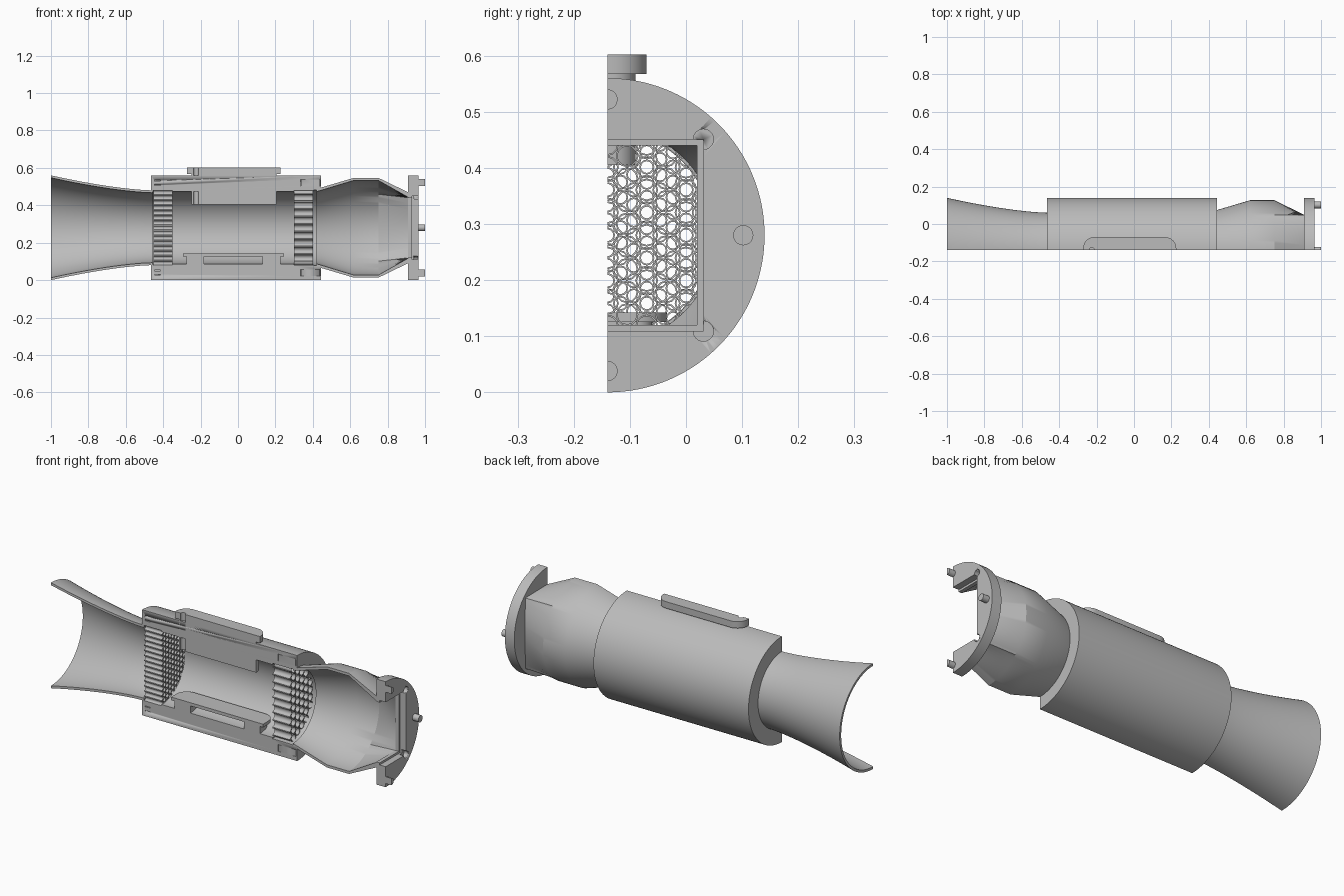
import bpy, bmesh, math
from mathutils import Matrix, Vector

cube = bpy.data.objects.get("Cube")
if cube:
    bpy.data.objects.remove(cube, do_unlink=True)

AY, AZ = -0.14, 0.28          # tunnel axis; the model is cut along y = AY

grey = bpy.data.materials.new("plain grey")
grey.use_nodes = True
grey.diffuse_color = (0.5, 0.5, 0.5, 1)
grey.node_tree.nodes["Principled BSDF"].inputs["Base Color"].default_value = (0.5, 0.5, 0.5, 1)


def finish(name, bm, angle=25):
    bmesh.ops.recalc_face_normals(bm, faces=bm.faces)
    mesh = bpy.data.meshes.new(name)
    bm.to_mesh(mesh)
    bm.free()
    ob = bpy.data.objects.new(name, mesh)
    bpy.context.collection.objects.link(ob)
    mesh.materials.append(grey)
    bpy.ops.object.select_all(action='DESELECT')
    ob.select_set(True)
    bpy.context.view_layer.objects.active = ob
    bpy.ops.object.shade_smooth_by_angle(angle=math.radians(angle))
    return ob


def half_ring(name, stations, steps=64):
    """Sweep a closed loop of (x, radius, squareness) half way round the axis."""
    bm = bmesh.new()
    rows = []
    for i in range(steps + 1):
        t = math.pi * (i / steps - 0.5)
        c, s = math.cos(t), math.sin(t)
        stretch = 1 / max(abs(c), abs(s))
        row = []
        for x, r, k in stations:
            d = r * (1 + k * (stretch - 1))
            row.append(bm.verts.new((x, AY + d * c, AZ + d * s)))
        rows.append(row)
    n = len(stations)
    for a, b in zip(rows, rows[1:]):
        for j in range(n):
            bm.faces.new((a[j], a[(j + 1) % n], b[(j + 1) % n], b[j]))
    bm.faces.new(rows[0])
    bm.faces.new(rows[-1])
    return finish(name, bm)


def half_plate(name, x0, x1, y1, z0, z1, rad, notch=None):
    """Upright slab from the cut plane to y1 with rounded back corners."""
    pts = [(x1, AY)]
    for cx, start in ((x1 - rad, 0), (x0 + rad, 90)):
        for i in range(9):
            a = math.radians(start + 90 * i / 8)
            pts.append((cx + rad * math.cos(a), y1 - rad + rad * math.sin(a)))
    pts.append((x0, AY))
    if notch:
        cx, r = notch
        for i in range(13):
            a = math.pi * (1 - i / 12)
            pts.append((cx + r * math.cos(a), AY + r * math.sin(a)))
    bm = bmesh.new()
    face = bm.faces.new([bm.verts.new((x, y, z0)) for x, y in pts])
    up = bmesh.ops.extrude_face_region(bm, geom=[face])["geom"]
    bmesh.ops.translate(bm, vec=(0, 0, z1 - z0),
                        verts=[v for v in up if isinstance(v, bmesh.types.BMVert)])
    bmesh.ops.remove_doubles(bm, verts=bm.verts, dist=1e-5)
    return finish(name, bm)


def add_box(bm, lo, hi):
    lo, hi = Vector(lo), Vector(hi)
    bmesh.ops.create_cube(bm, size=1, matrix=Matrix.Translation((lo + hi) / 2)
                          @ Matrix.Diagonal((*(hi - lo), 1)))


def add_rod(bm, x0, x1, y, z, r):
    bmesh.ops.create_cone(bm, cap_ends=True, segments=32, radius1=r, radius2=r, depth=x1 - x0,
                          matrix=Matrix.Translation(((x0 + x1) / 2, y, z))
                          @ Matrix.Rotation(math.pi / 2, 4, 'Y'))


def trim_front(bm):
    bmesh.ops.bisect_plane(bm, geom=bm.verts[:] + bm.edges[:] + bm.faces[:],
                           plane_co=(0, AY, 0), plane_no=(0, -1, 0), clear_outer=True)
    bmesh.ops.holes_fill(bm, edges=[e for e in bm.edges if e.is_boundary], sides=0)


def cut(ob, bm):
    cutter = finish("cutter", bm)
    mod = ob.modifiers.new("cut", 'BOOLEAN')
    mod.operation, mod.object, mod.solver = 'DIFFERENCE', cutter, 'EXACT'
    bpy.context.view_layer.objects.active = ob
    bpy.ops.object.modifier_apply(modifier=mod.name)
    bpy.data.objects.remove(cutter, do_unlink=True)


def honeycomb(name, x0, x1, pitch, wall=0.003, limit=0.197):
    """Hexagonally packed thin tubes, trimmed at the cut plane."""
    bm = bmesh.new()
    step, sides = pitch * math.sqrt(3) / 2, 12
    for col in range(int(limit / step) + 1):
        for row in range(-12, 13):
            y, z = col * step, (row + 0.5 * (col % 2)) * pitch
            if math.hypot(y, z) > limit:
                continue
            rings = []
            for x, r in ((x0, pitch / 2), (x1, pitch / 2),
                         (x1, pitch / 2 - wall), (x0, pitch / 2 - wall)):
                rings.append([bm.verts.new((x, AY + y + r * math.cos(2 * math.pi * i / sides),
                                            AZ + z + r * math.sin(2 * math.pi * i / sides)))
                              for i in range(sides)])
            for a, b in zip(rings, rings[1:] + rings[:1]):
                for i in range(sides):
                    j = (i + 1) % sides
                    bm.faces.new((a[i], a[j], b[j], b[i]))
    trim_front(bm)
    return finish(name, bm, 40)


# Central housing with two seats for the flow straighteners
housing = half_ring("housing", [
    (-0.465, 0.28, 0), (0.445, 0.28, 0), (0.445, 0.205, 0), (0.4, 0.2, 0), (0.3, 0.2, 0),
    (0.3, 0.193, 0), (-0.35, 0.193, 0), (-0.35, 0.2, 0), (-0.455, 0.2, 0), (-0.455, 0.188, 0),
    (-0.465, 0.188, 0)])
slots = bmesh.new()
for side in (-1, 1):
    z = AZ + side * 0.24
    for x in (0.335, 0.437):
        add_box(slots, (x - 0.002, AY - 0.02, z - 0.018), (x + 0.002, AY + 0.03, z + 0.018))
    for dz in (-0.012, 0.012):
        add_box(slots, (-0.447, AY - 0.02, z + dz - 0.002), (-0.415, AY + 0.03, z + dz + 0.002))
cut(housing, slots)

# Flow straighteners
honeycomb("fine_honeycomb", -0.453, -0.35, 0.027)
honeycomb("coarse_honeycomb", 0.3, 0.4, 0.0404)

# Flared duct
flare = [(-0.46 - 0.54 * i / 16, 0.2 + 0.08 * (i / 16) ** 1.5, 0) for i in range(17)]
half_ring("flared_duct", flare + [(x, r - 0.013, k) for x, r, k in reversed(flare)])

# Bulged nozzle, changing from round to square
half_ring("nozzle", [
    (0.42, 0.208, 0), (0.445, 0.215, 0), (0.62, 0.267, 0), (0.75, 0.267, 0), (0.915, 0.187, 1),
    (0.915, 0.16, 1), (0.75, 0.253, 0), (0.62, 0.253, 0), (0.445, 0.2, 0), (0.42, 0.193, 0)])

# End flange with a stepped square opening and corner pockets
flange = half_ring("end_flange", [
    (0.91, 0.28, 0), (0.965, 0.28, 0), (0.965, 0.171, 1), (0.93, 0.171, 1),
    (0.93, 0.16, 1), (0.91, 0.16, 1)], 96)
pockets = bmesh.new()
for side in (-1, 1):
    add_rod(pockets, 0.94, 1.0, AY + 0.171, AZ + side * 0.171, 0.018)
cut(flange, pockets)

# Locating pins
pins = bmesh.new()
for y, z in ((AY, AZ + 0.242), (AY, AZ - 0.242), (AY + 0.242, AZ)):
    add_rod(pins, 0.955, 1.0, y, z, 0.018)
trim_front(pins)
finish("locating_pins", pins)

# Access hatch: cap and plug with a vertical probe hole
half_plate("hatch_cap", -0.272, 0.226, -0.07, 0.567, 0.602, 0.06, (-0.225, 0.014))
half_plate("hatch_plug", -0.248, 0.205, -0.09, 0.405, 0.575, 0.042, (-0.225, 0.014))

# Test platform on two feet
half_plate("platform", -0.295, 0.245, -0.035, 0.125, 0.142, 0.06)
for name, x0, x1 in (("right_foot", -0.275, -0.182), ("left_foot", 0.132, 0.226)):
    half_plate(name, x0, x1, -0.06, 0.07, 0.128, 0.03)
